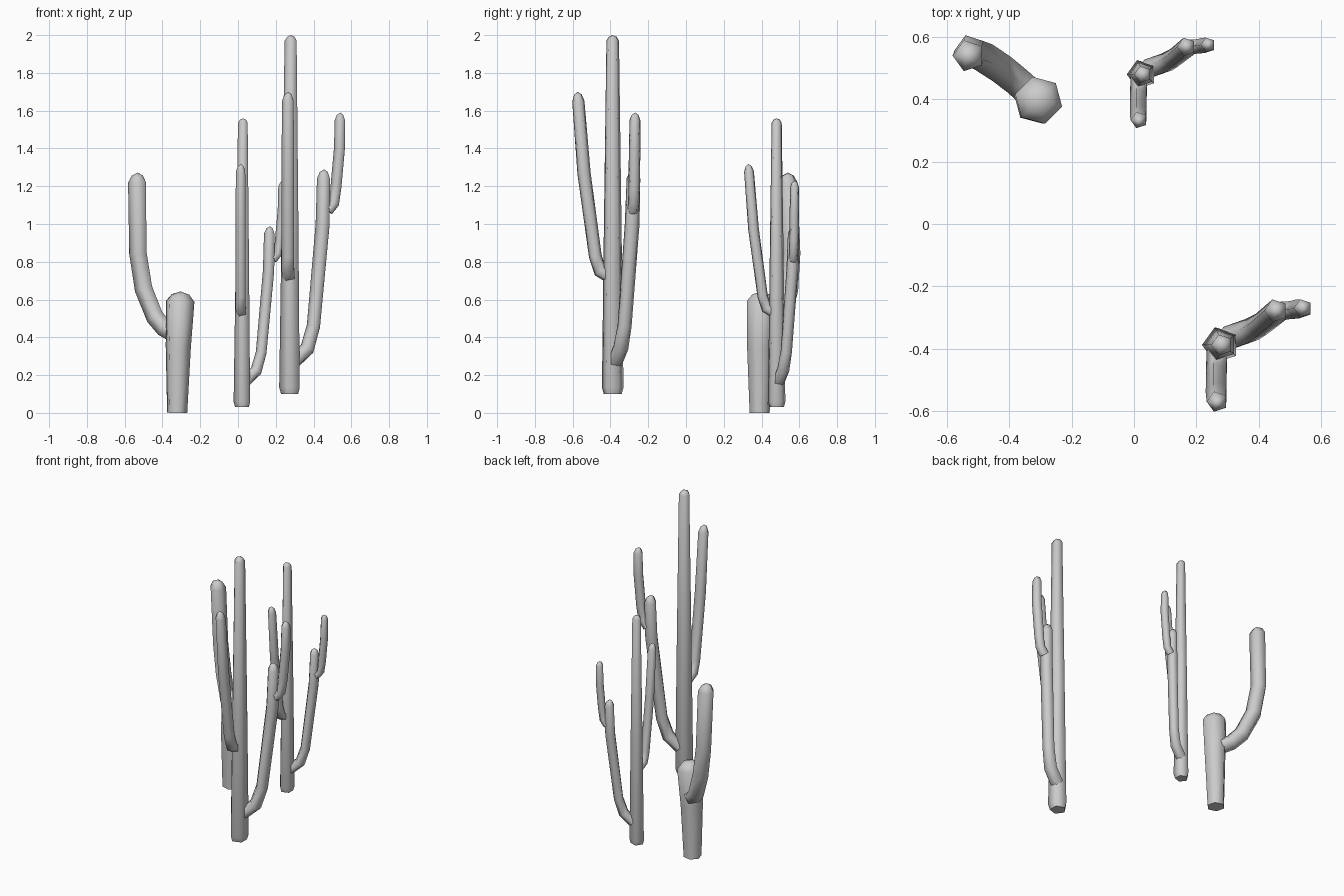
import bpy, bmesh
from math import sin, cos, radians, tau
from mathutils import Vector

if "Cube" in bpy.data.objects:
    bpy.data.objects.remove(bpy.data.objects["Cube"])

TALL = Vector((0.278, -0.388, 0.10))  # foot of the tallest cactus


def stem(name, path, cap, sides=5, phase=180, scale=1.0, shift=Vector()):
    """Tapered low-poly tube along (x, y, z, radius) points with a domed tip of height cap."""
    pts = [Vector(p[:3]) for p in path]
    radii = [p[3] for p in path]
    end = (pts[-1] - pts[-2]).normalized()
    pts.append(pts[-1] + end * cap * 0.7)
    radii.append(radii[-1] * 0.62)
    bm = bmesh.new()
    rings = []
    for i, p in enumerate(pts):
        a = (p - pts[i - 1]).normalized() if i else Vector()
        b = (pts[i + 1] - p).normalized() if i + 1 < len(pts) else Vector()
        q = Vector((0, 0, 1)).rotation_difference((a + b).normalized())
        ring = []
        for k in range(sides):
            t = radians(phase) + tau * k / sides
            co = p + q @ Vector((cos(t), sin(t), 0)) * radii[i]
            ring.append(bm.verts.new((co - TALL) * scale + TALL + shift))
        rings.append(ring)
    for lo, hi in zip(rings, rings[1:]):
        for k in range(sides):
            n = (k + 1) % sides
            bm.faces.new((lo[k], lo[n], hi[n], hi[k])).smooth = True
    tip = bm.verts.new((pts[-1] + end * cap * 0.3 - TALL) * scale + TALL + shift)
    for k in range(sides):
        bm.faces.new((rings[-1][k], rings[-1][(k + 1) % sides], tip)).smooth = True
    bm.faces.new(rings[0][::-1])
    bmesh.ops.recalc_face_normals(bm, faces=bm.faces)
    for e in bm.edges:
        if any(not f.smooth for f in e.link_faces):
            e.smooth = False
    me = bpy.data.meshes.new(name)
    bm.to_mesh(me)
    bm.free()
    ob = bpy.data.objects.new(name, me)
    bpy.context.collection.objects.link(ob)


# Tall branching cactus, used twice at different sizes
def tall_cactus(name, scale, foot):
    opts = dict(scale=scale, shift=Vector(foot) - TALL)
    stem(name + "_trunk", [(0.278, -0.388, 0.10, 0.050), (0.278, -0.388, 0.135, 0.060),
                           (0.280, -0.388, 1.0, 0.049), (0.282, -0.388, 1.97, 0.035)], 0.03, **opts)
    stem(name + "_front_arm", [(0.270, -0.395, 0.715, 0.036), (0.268, -0.455, 0.75, 0.037),
                               (0.267, -0.480, 0.83, 0.036), (0.267, -0.540, 1.27, 0.037),
                               (0.267, -0.570, 1.65, 0.034)], 0.05, **opts)
    stem(name + "_side_arm", [(0.300, -0.370, 0.275, 0.042), (0.370, -0.345, 0.34, 0.042),
                              (0.403, -0.325, 0.46, 0.039), (0.452, -0.285, 1.0, 0.041),
                              (0.456, -0.278, 1.24, 0.038)], 0.05, **opts)
    stem(name + "_upper_shoot", [(0.478, -0.280, 1.07, 0.032), (0.512, -0.276, 1.11, 0.030),
                                 (0.522, -0.274, 1.20, 0.032), (0.540, -0.272, 1.40, 0.032),
                                 (0.542, -0.270, 1.55, 0.030)], 0.04, **opts)


tall_cactus("large_cactus", 1.0, TALL)
tall_cactus("medium_cactus", 0.805, (0.025, 0.48, 0.03))

# Stout cactus with a single arm
stem("stout_trunk", [(-0.322, 0.39, 0.0, 0.055), (-0.316, 0.39, 0.35, 0.069),
                     (-0.306, 0.397, 0.59, 0.078)], 0.053, sides=6, phase=-15)
stem("stout_arm", [(-0.340, 0.425, 0.42, 0.050), (-0.385, 0.465, 0.445, 0.050),
                   (-0.435, 0.505, 0.505, 0.051), (-0.495, 0.545, 0.655, 0.052),
                   (-0.525, 0.557, 0.845, 0.051), (-0.530, 0.540, 1.22, 0.052)], 0.052)
